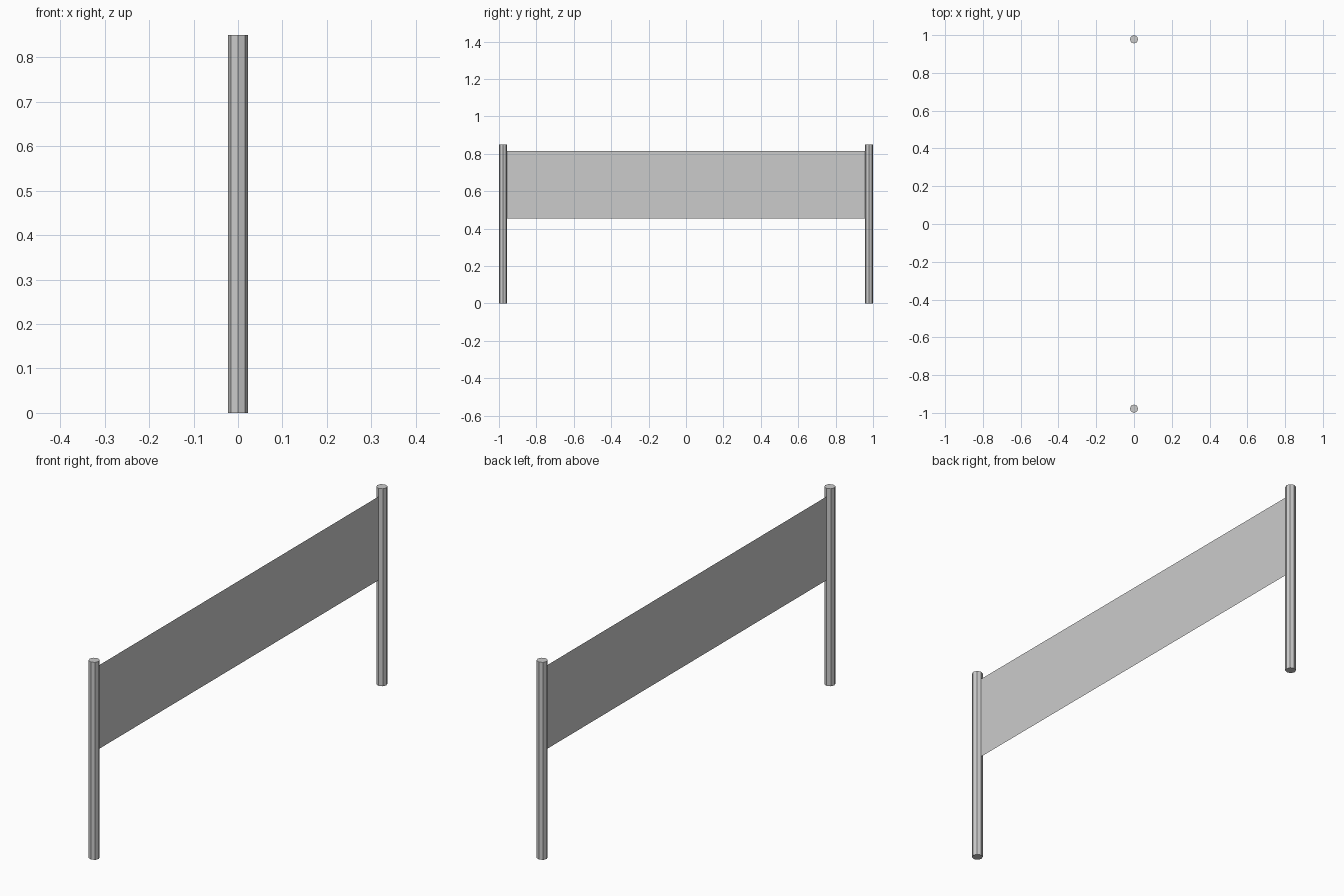
import bpy
import bmesh

if "Cube" in bpy.data.objects:
    bpy.data.objects.remove(bpy.data.objects["Cube"])

POST_R, POST_H, POST_Y = 0.022, 0.85, 0.978


def make_object(name, bm):
    mesh = bpy.data.meshes.new(name)
    bm.to_mesh(mesh)
    bm.free()
    obj = bpy.data.objects.new(name, mesh)
    bpy.context.collection.objects.link(obj)
    return obj


# Two octagonal posts
for name, side in (("front_post", -1), ("back_post", 1)):
    bpy.ops.mesh.primitive_cylinder_add(
        vertices=8, radius=POST_R, depth=POST_H,
        location=(0, side * POST_Y, POST_H / 2))
    bpy.context.object.name = name

# Thin sheet stretched between the posts
bm = bmesh.new()
y, low, high = POST_Y - POST_R + 0.002, 0.455, 0.815
bm.faces.new([bm.verts.new(p) for p in
              ((0, -y, low), (0, y, low), (0, y, high), (0, -y, high))])
make_object("net_panel", bm)
